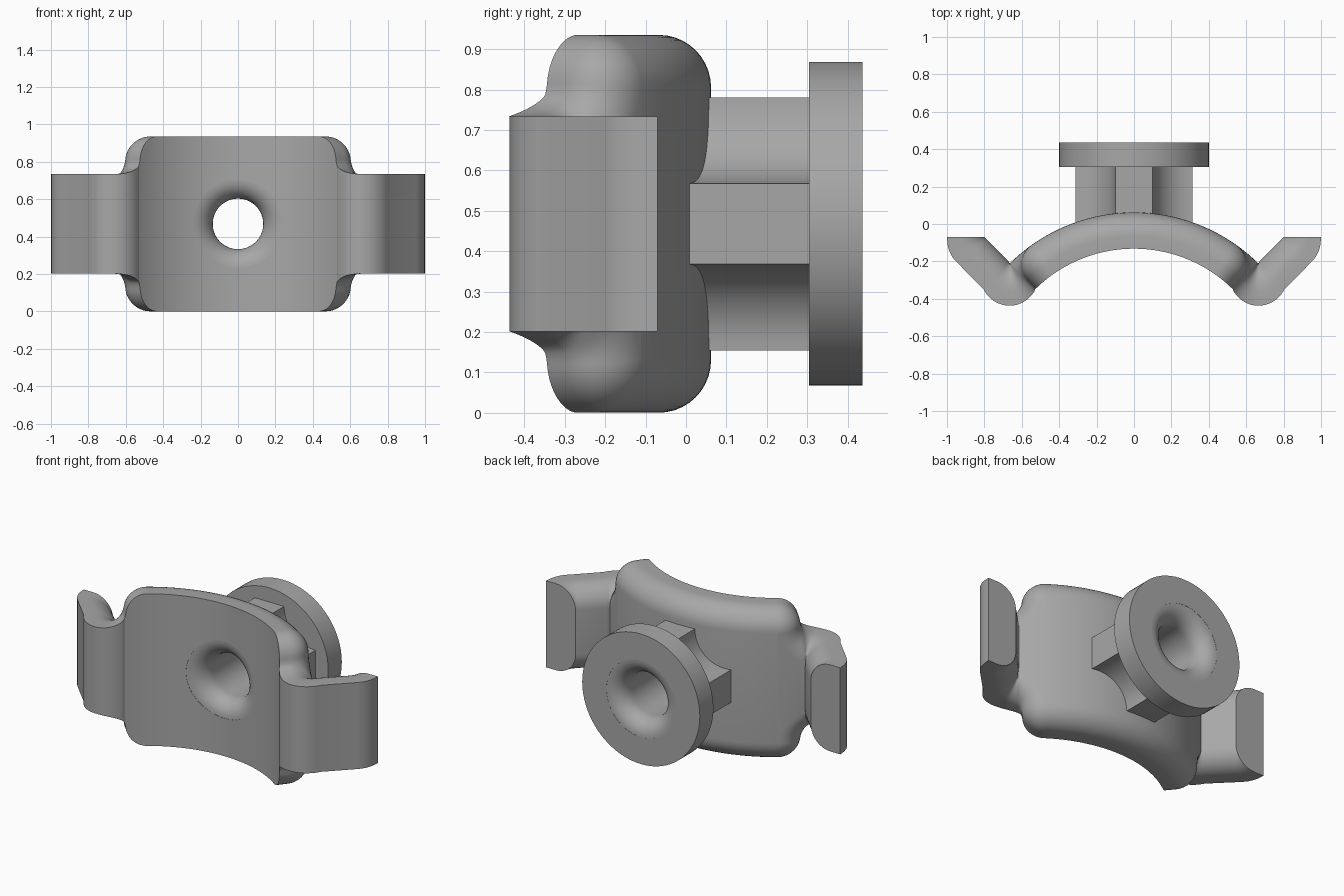
import bpy, bmesh, math
from mathutils import Vector

if "Cube" in bpy.data.objects:
    bpy.data.objects.remove(bpy.data.objects["Cube"])

MID = 0.468                 # height of the hole axis
AXIS_Y = -0.884             # centre of the plate's curvature
R_IN, R_OUT = 0.752, 0.946
THICK, FILLET = 0.195, 0.13
BEND, FAN_END = 0.663, 0.823

grey = bpy.data.materials.new("grey")
grey.use_nodes = True
GREY = (0.39, 0.39, 0.39, 1)
grey.diffuse_color = GREY
grey.node_tree.nodes["Principled BSDF"].inputs["Base Color"].default_value = GREY


def make(name, loops, closed_ends=True):
    """Skin a row of equal closed loops into a solid."""
    bm = bmesh.new()
    rows = [[bm.verts.new(p) for p in loop] for loop in loops]
    n = len(rows[0])
    for a, b in zip(rows, rows[1:]):
        for i in range(n):
            j = (i + 1) % n
            bm.faces.new((a[i], a[j], b[j], b[i]))
    if closed_ends:
        bm.faces.new(rows[0])
        bm.faces.new(rows[-1])
    bmesh.ops.remove_doubles(bm, verts=bm.verts, dist=0.0004)
    bmesh.ops.recalc_face_normals(bm, faces=bm.faces)
    mesh = bpy.data.meshes.new(name)
    bm.to_mesh(mesh)
    bm.free()
    mesh.materials.append(grey)
    obj = bpy.data.objects.new(name, mesh)
    bpy.context.collection.objects.link(obj)
    return obj


# Sheet path: front and back points for a distance s from the middle
TIP = [(0.823, (0.806, -0.346), (0.672, -0.198)),
       (1.00, (0.95, -0.202), (0.785, -0.085)),
       (1.03, (0.972, -0.176), (0.79, -0.08)),
       (1.06, (0.988, -0.145), (0.794, -0.076)),
       (1.09, (0.997, -0.11), (0.797, -0.073)),
       (1.12, (1.0, -0.07), (0.8, -0.07))]


def sheet(s, t):
    side, s = (-1 if s < 0 else 1), abs(s)
    if s <= BEND:
        a = s / 0.85
        d = Vector((math.sin(a), math.cos(a)))
        c = Vector((0, AXIS_Y))
        front, back = c + d * R_IN, c + d * R_OUT
    elif s <= FAN_END:
        u = (s - BEND) / (FAN_END - BEND)
        a = math.radians(226 + 89 * u)
        r = 0.2 + 0.032 * math.sin(math.pi * u)
        front = Vector((0.665, -0.205)) + r * Vector((math.cos(a), math.sin(a)))
        back = Vector((0.665, -0.212)).lerp(Vector((0.672, -0.198)), u)
    else:
        for (s0, f0, b0), (s1, f1, b1) in zip(TIP, TIP[1:]):
            if s <= s1 + 1e-6:
                u = (s - s0) / (s1 - s0)
                front = Vector(f0).lerp(Vector(f1), u)
                back = Vector(b0).lerp(Vector(b1), u)
                break
    p = front.lerp(back, t)
    return side * p.x, p.y


# Half outline of the plate: distance, half height, outward normal
TURN = math.radians(83.9)
outline = [(0.52 * i / 20, 0.4675, 0, 1) for i in range(20)]
for i in range(15):
    a = TURN * i / 14
    n = (math.sin(a), math.cos(a))
    outline.append((0.52 + 0.135 * n[0], 0.3325 + 0.135 * n[1], *n))
for i in range(13, -1, -1):
    a = TURN * i / 14
    n = (math.sin(a), math.cos(a))
    outline.append((0.744 - 0.09 * n[0], 0.356 - 0.09 * n[1], *n))
outline += [(0.744 + 0.079 * i / 6, 0.266, 0, 1) for i in range(1, 7)]
outline += [(key[0], 0.266, 0, 1) for key in TIP[1:]]

# Section of the sheet: sharp front edge, rounded back edge
layers = [(0, 0)]
for i in range(11):
    a = math.pi / 2 * i / 10
    layers.append(((THICK - FILLET + FILLET * math.sin(a)) / THICK,
                   FILLET * (1 - math.cos(a))))


def section(side, s, h, ns, nh):
    top = []
    for t, off in layers:
        x, y = sheet(s - ns * off, t)
        top.append((side * x, y, h - nh * off))
    return [(x, y, MID + z) for x, y, z in top] + \
           [(x, y, MID - z) for x, y, z in reversed(top)]


plate = make("curved_plate",
             [section(-1, *c) for c in reversed(outline[1:])] +
             [section(1, *c) for c in outline])

# Cross shaped stem with hollowed corners
quarter = []
for i in range(17):
    a = math.pi / 2 * i / 16
    quarter.append((0.313 - 0.213 * math.sin(a), 0.313 - 0.213 * math.cos(a)))
star = []
for k in range(4):
    c, s = round(math.cos(k * math.pi / 2)), round(math.sin(k * math.pi / 2))
    star += [(c * x - s * z, s * x + c * z) for x, z in quarter]
stem = make("cross_stem", [[(x, y, MID + z) for x, z in star] for y in (-0.02, 0.31)])


def ring(r, y, follow=False, n=72):
    """Circle about the hole axis, optionally draped on the plate front."""
    pts = []
    for i in range(n):
        a = 2 * math.pi * i / n
        x = r * math.cos(a)
        drop = math.sqrt(R_IN ** 2 - x * x) - R_IN if follow else 0
        pts.append((x, y + drop, MID + r * math.sin(a)))
    return pts


disc = make("round_disc", [ring(0.4, 0.305), ring(0.4, 0.437)])

# Through hole with a flared mouth at each end
HOLE, FLARE = 0.135, 0.1
flare = [(HOLE + FLARE * (1 - math.cos(a)), FLARE * math.sin(a))
         for a in [math.pi / 2 * i / 10 for i in range(11)]]
rim = HOLE + FLARE
loops = [ring(rim, -0.2, True)]
loops += [ring(r, -0.031 - d, True) for r, d in reversed(flare)]
loops += [ring(r, 0.336 + d) for r, d in flare]
loops.append(ring(rim, 0.5))
cutter = make("hole_cutter", loops)
cutter.hide_render = True

for obj in (plate, stem, disc):
    mod = obj.modifiers.new("hole", "BOOLEAN")
    mod.operation = "DIFFERENCE"
    mod.solver = "EXACT"
    mod.object = cutter
    bpy.ops.object.select_all(action="DESELECT")
    bpy.context.view_layer.objects.active = obj
    obj.select_set(True)
    bpy.ops.object.modifier_apply(modifier=mod.name)
    bpy.ops.object.shade_smooth_by_angle(angle=math.radians(32))

bpy.data.objects.remove(cutter)
